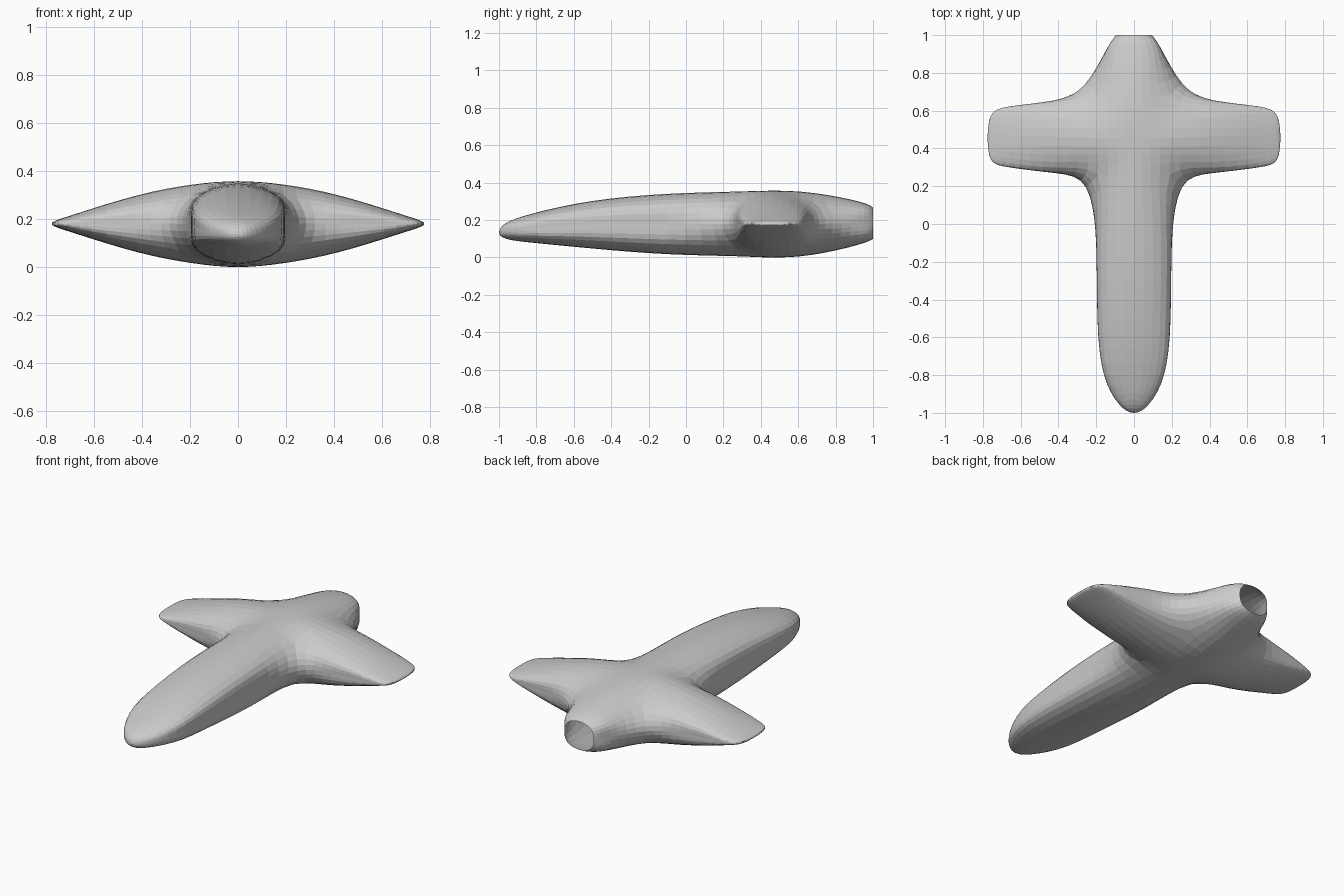
import bpy, bmesh
from mathutils import Vector

if "Cube" in bpy.data.objects:
    bpy.data.objects.remove(bpy.data.objects["Cube"])

bm = bmesh.new()


def section(y, w, top, bot, cx=0.87, cz=0.667):
    """Half cross-section of the body: top, shoulder, side, lower shoulder, bottom."""
    m, h = (top + bot) / 2, (top - bot) / 2
    return [(0, y, top), (w * cx, y, m + h * cz), (w, y, m),
            (w * cx, y, m - h * cz), (0, y, bot)]


def wing_ring(x, front, back, h, c=0.85, cz=0.667):
    """Closed wing section, starting at the top middle and running forward."""
    m, r, z = (front + back) / 2, (back - front) / 2, 0.18
    return [(x, m, z + h), (x, m - r * c, z + h * cz), (x, front, z),
            (x, m - r * c, z - h * cz), (x, m, z - h), (x, m + r * c, z - h * cz),
            (x, back, z), (x, m + r * c, z + h * cz)]


# Body sections: nose to wing root, then wing root to open tail
root_front = [(0, .26, .352), (.19, .26, .30), (.255, .195, .18), (.19, .26, .06), (0, .26, .007)]
root_mid = [(0, .455, .357), (.19, .455, .343), (.19, .455, .016), (0, .455, 0)]
root_back = [(0, .68, .345), (.19, .68, .295), (.255, .745, .18), (.19, .68, .067), (0, .68, .015)]
front_body = [section(-.955, .078, .188, .098, .78, .68), section(-.8, .158, .24, .077),
              section(-.5, .193, .302, .048), section(-.1, .2, .34, .018), root_front]
tail_body = [root_back, section(.92, .148, .3, .068, .84, .69),
             section(1, .095, .267, .1, .78, .71)]

# Wing sections from root to tip
root_ring = [root_mid[1], root_front[1], root_front[2], root_front[3],
             root_mid[2], root_back[3], root_back[2], root_back[1]]
wing = [root_ring, wing_ring(.42, .27, .655, .118), wing_ring(.66, .3, .622, .046),
        wing_ring(.757, .342, .573, .014)]

# Collect quads of one half
quads = []
for part in (front_body, tail_body):
    for a, b in zip(part, part[1:]):
        quads += [(a[i], a[i + 1], b[i + 1], b[i]) for i in range(4)]
for a, b in zip(wing, wing[1:]):
    quads += [(a[i], a[(i + 1) % 8], b[(i + 1) % 8], b[i]) for i in range(8)]
for r in (root_front, root_back):
    quads += [(r[0], r[1], root_mid[1], root_mid[0]), (r[4], r[3], root_mid[2], root_mid[3])]
nose, n = (0, -1, .135), front_body[0]
quads += [(nose, n[0], n[1], n[2]), (nose, n[2], n[3], n[4])]
tip, t = (.775, .457, .18), wing[-1]
quads += [(tip, t[i], t[i + 1], t[(i + 2) % 8]) for i in (0, 2, 4, 6)]

# Both halves, sharing vertices
verts = {}
for s in (1, -1):
    for q in quads:
        f = []
        for x, y, z in q:
            key = (round(x * s, 5) + 0.0, round(y, 5), round(z, 5))
            if key not in verts:
                verts[key] = bm.verts.new(key)
            f.append(verts[key])
        bm.faces.new(f)
bmesh.ops.recalc_face_normals(bm, faces=bm.faces[:])


def limit(v):
    """Where the smooth surface passes for this cage vertex."""
    if v.is_boundary:
        ends = [e.other_vert(v).co for e in v.link_edges if e.is_boundary]
        return (ends[0] + ends[1] + 4 * v.co) / 6
    k = len(v.link_edges)
    edge = sum((e.other_vert(v).co for e in v.link_edges), Vector())
    diag = sum((l.link_loop_next.link_loop_next.vert.co for l in v.link_loops), Vector())
    return (k * k * v.co + 4 * edge + diag) / (k * (k + 5))


# Push the cage out so the smoothed surface passes through the points above
target = {v: v.co.copy() for v in bm.verts}
for _ in range(50):
    step = {v: target[v] - limit(v) for v in bm.verts}
    for v, d in step.items():
        v.co += d

mesh = bpy.data.meshes.new("winged_body")
bm.to_mesh(mesh)
bm.free()
body = bpy.data.objects.new("winged_body", mesh)
bpy.context.collection.objects.link(body)
sub = body.modifiers.new("smooth", 'SUBSURF')
sub.levels = sub.render_levels = 2

grey = bpy.data.materials.new("plain_grey")
grey.diffuse_color = (0.6, 0.6, 0.6, 1)
grey.use_nodes = True
grey.node_tree.nodes["Principled BSDF"].inputs["Base Color"].default_value = grey.diffuse_color
mesh.materials.append(grey)
